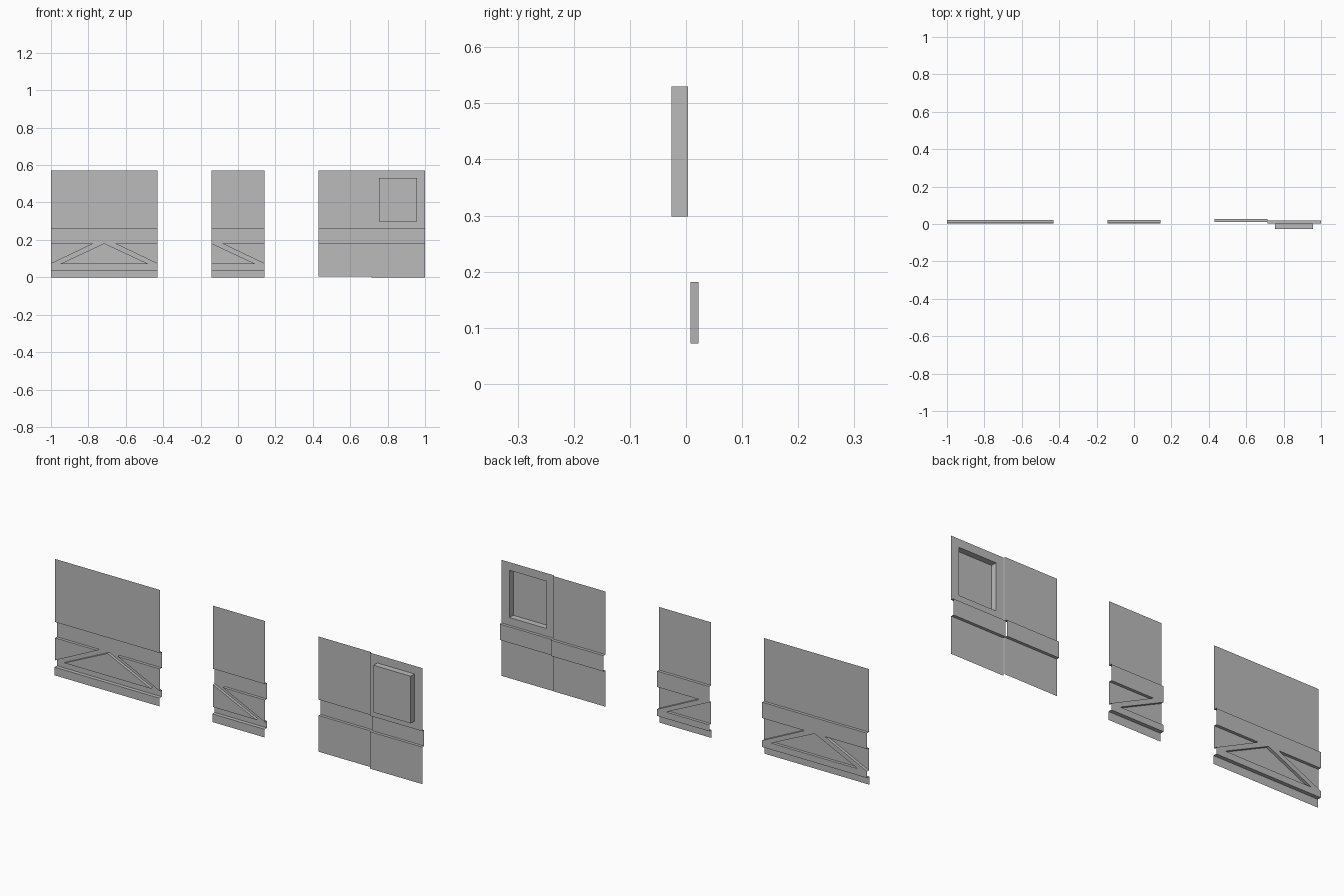
import bpy
import bmesh

cube = bpy.data.objects.get("Cube")
if cube:
    bpy.data.objects.remove(cube, do_unlink=True)

grey = bpy.data.materials.new("plain_grey")
grey.use_nodes = True
colour = (0.5, 0.5, 0.5, 1)
grey.diffuse_color = colour
grey.node_tree.nodes["Principled BSDF"].inputs["Base Color"].default_value = colour

HALF = 0.285                    # width of one wall module
TOP = 0.57
BAND_TOP, BAND_LOW = 0.26, 0.182
RAIL_TOP, RAIL_LOW = 0.072, 0.04
DEPTH = 0.0142                  # depth of the recesses


def face(bm, points):
    bm.faces.new([bm.verts.new(p) for p in points])


def flat(bm, outline, y):
    """Face in a plane facing the front, outline given as (x, z)."""
    face(bm, [(x, y, z) for x, z in outline])


def wall(bm, a, b, y0, y1):
    """Step between two depths along the line from a to b."""
    face(bm, [(a[0], y0, a[1]), (b[0], y0, b[1]), (b[0], y1, b[1]), (a[0], y1, a[1])])


def sweep(bm, profile, x0, x1):
    """Sheet made by sweeping a (y, z) profile sideways."""
    for (ya, za), (yb, zb) in zip(profile, profile[1:]):
        face(bm, [(x0, ya, za), (x1, ya, za), (x1, yb, zb), (x0, yb, zb)])


def finish(name, bm):
    bmesh.ops.remove_doubles(bm, verts=bm.verts[:], dist=0.0005)
    bmesh.ops.recalc_face_normals(bm, faces=bm.faces[:])
    if sum(f.normal.y * f.calc_area() for f in bm.faces) > 0:
        bmesh.ops.reverse_faces(bm, faces=bm.faces[:])
    mesh = bpy.data.meshes.new(name)
    bm.to_mesh(mesh)
    bm.free()
    mesh.materials.append(grey)
    obj = bpy.data.objects.new(name, mesh)
    bpy.context.collection.objects.link(obj)
    return obj


def braced_panel(name, apex_x, sides):
    """Wall with a recessed band, bottom rail and diagonal braces."""
    bm = bmesh.new()
    front, base = 0.008, 0.0036
    back = front + DEPTH
    for s in sides:
        def at(u, z):
            return (apex_x + s * u, z)
        end = apex_x + s * HALF
        # upper wall and band, then rail and plinth
        sweep(bm, [(front, TOP), (front, BAND_TOP), (back, BAND_TOP), (back, BAND_LOW)], apex_x, end)
        sweep(bm, [(back, RAIL_TOP), (back, RAIL_LOW), (base, RAIL_LOW), (base, 0)], apex_x, end)
        # brace between the raised infill triangles
        apex, shoulder = at(0, BAND_LOW), at(0.055, BAND_LOW)
        foot, corner = at(0.235, RAIL_TOP), at(HALF, RAIL_TOP)
        middle, outer = at(0, RAIL_TOP), at(HALF, BAND_LOW)
        flat(bm, [apex, shoulder, corner, foot], back)
        flat(bm, [middle, foot, apex], front)
        flat(bm, [shoulder, corner, outer], front)
        for a, b in ((apex, foot), (middle, foot), (shoulder, corner), (shoulder, outer)):
            wall(bm, a, b, front, back)
    return finish(name, bm)


def banded_profile(y, bottom):
    back = y + DEPTH
    return [(y, BAND_TOP), (back, BAND_TOP), (back, BAND_LOW), (y, BAND_LOW), (y, bottom)]


braced_panel("wide_braced_wall", -0.715, (-1, 1))
braced_panel("narrow_braced_wall", -0.1425, (1,))

# Plain wall, set slightly back
bm = bmesh.new()
left, seam, right = 0.43, 0.715, 1.0
sweep(bm, [(0.0116, TOP)] + banded_profile(0.0116, 0.004), left, seam)
finish("plain_wall", bm)

# Wall with a box bay that is open at the back
bm = bmesh.new()
y, bay_y = 0.0036, -0.0258
x0, x1, z0, z1 = 0.755, 0.957, 0.298, 0.53
sweep(bm, banded_profile(y, 0), seam, right)
outer = [(seam, BAND_TOP), (right, BAND_TOP), (right, TOP), (seam, TOP)]
inner = [(x0, z0), (x1, z0), (x1, z1), (x0, z1)]
for i in range(4):
    j = (i + 1) % 4
    flat(bm, [outer[i], outer[j], inner[j], inner[i]], y)
    wall(bm, inner[i], inner[j], y, bay_y)
flat(bm, inner, bay_y)
finish("bay_wall", bm)
